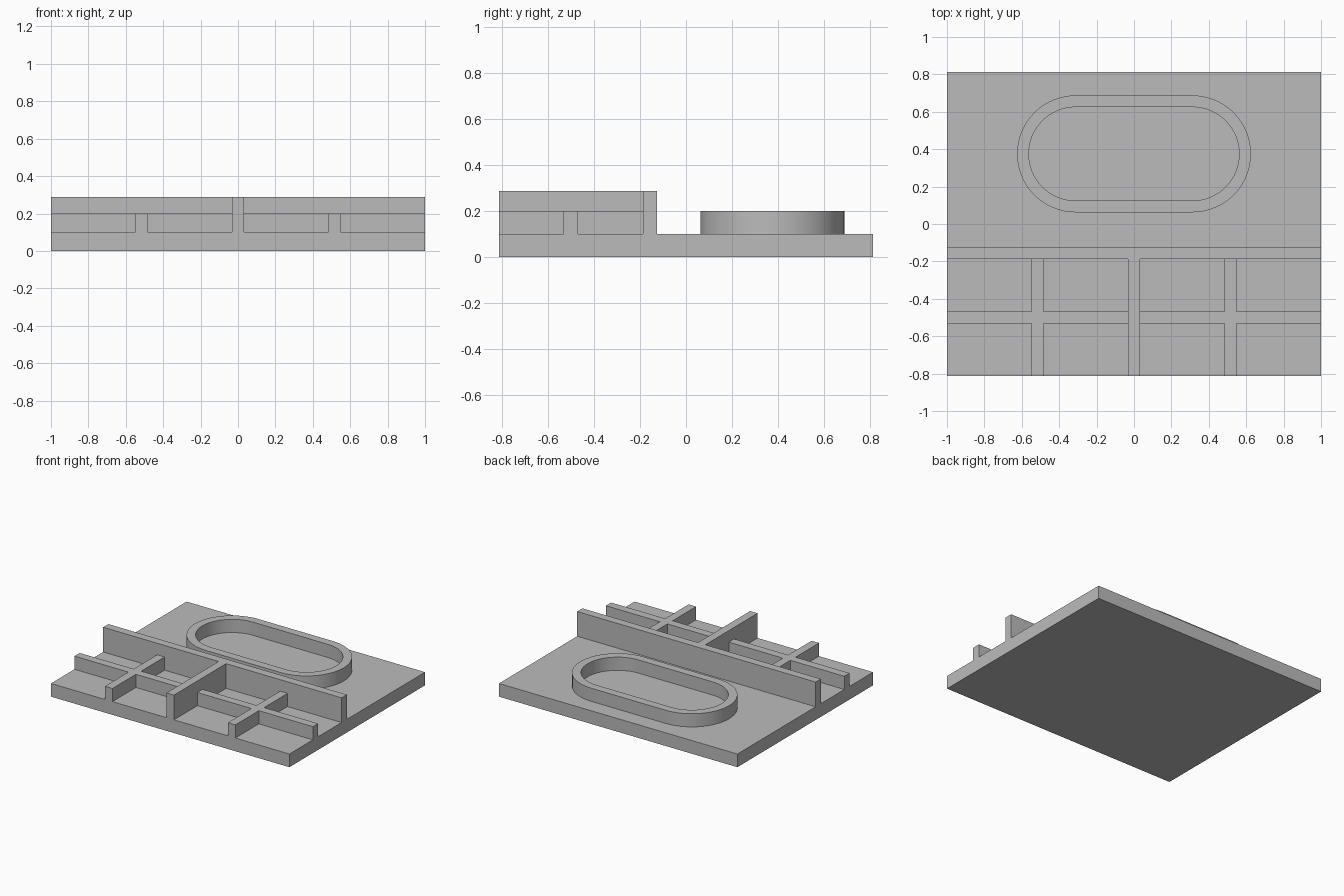
import bpy, bmesh, math

cube = bpy.data.objects.get("Cube")
if cube:
    bpy.data.objects.remove(cube, do_unlink=True)

# One plain grey for every part
grey = bpy.data.materials.new("plain_grey")
grey.use_nodes = True
colour = (0.5, 0.5, 0.5, 1)
grey.diffuse_color = colour
for node in grey.node_tree.nodes:
    if node.type == 'BSDF_PRINCIPLED':
        node.inputs["Base Color"].default_value = colour

HALF_X, HALF_Y = 1.0, 0.8125
BASE_TOP, LOW_TOP, TALL_TOP = 0.1, 0.2, 0.2875
HALF_WALL = 0.03125
WALL_BACK = -0.125
WALL_FRONT = WALL_BACK - 2 * HALF_WALL


def finish(name, bm):
    bmesh.ops.recalc_face_normals(bm, faces=bm.faces)
    mesh = bpy.data.meshes.new(name)
    bm.to_mesh(mesh)
    bm.free()
    mesh.materials.append(grey)
    obj = bpy.data.objects.new(name, mesh)
    bpy.context.collection.objects.link(obj)
    return obj


def extrude_outline(name, points, z0, z1):
    bm = bmesh.new()
    face = bm.faces.new([bm.verts.new((x, y, z0)) for x, y in points])
    top = bmesh.ops.extrude_face_region(bm, geom=[face], use_keep_orig=True)
    verts = [g for g in top["geom"] if isinstance(g, bmesh.types.BMVert)]
    bmesh.ops.translate(bm, verts=verts, vec=(0, 0, z1 - z0))
    return finish(name, bm)


def stadium(radius, half_straight, cy, steps=32):
    """Counter-clockwise outline of two half circles joined by straights."""
    pts = []
    for side, start in ((1, -math.pi / 2), (-1, math.pi / 2)):
        for i in range(steps + 1):
            a = start + math.pi * i / steps
            pts.append((side * half_straight + radius * math.cos(a),
                        cy + radius * math.sin(a)))
    return pts


# Base plate
extrude_outline("base_plate", [(-HALF_X, -HALF_Y), (HALF_X, -HALF_Y),
                               (HALF_X, HALF_Y), (-HALF_X, HALF_Y)], 0, BASE_TOP)

# Tall T-shaped wall: full-width wall with a central partition to the front
w = HALF_WALL
extrude_outline("tall_t_wall", [
    (-w, -HALF_Y), (w, -HALF_Y), (w, WALL_FRONT), (HALF_X, WALL_FRONT),
    (HALF_X, WALL_BACK), (-HALF_X, WALL_BACK), (-HALF_X, WALL_FRONT),
    (-w, WALL_FRONT)], BASE_TOP, TALL_TOP)

# Low cross-shaped partitions, one in each front bay
cx, cy = (HALF_X + w) / 2, (WALL_FRONT - HALF_Y) / 2
for side, name in ((1, "left_low_cross"), (-1, "right_low_cross")):
    outline = [
        (cx - w, -HALF_Y), (cx + w, -HALF_Y), (cx + w, cy - w), (HALF_X, cy - w),
        (HALF_X, cy + w), (cx + w, cy + w), (cx + w, WALL_FRONT),
        (cx - w, WALL_FRONT), (cx - w, cy + w), (w, cy + w), (w, cy - w),
        (cx - w, cy - w)]
    extrude_outline(name, [(side * x, y) for x, y in outline], BASE_TOP, LOW_TOP)

# Raised oval ring on the rear of the plate
bm = bmesh.new()
outer, inner = stadium(0.3125, 0.3125, 0.375), stadium(0.25, 0.3125, 0.375)
loops = [[bm.verts.new((x, y, z)) for x, y in pts]
         for pts, z in ((outer, BASE_TOP), (outer, LOW_TOP),
                        (inner, LOW_TOP), (inner, BASE_TOP))]
n = len(outer)
for k in range(4):
    a, b = loops[k], loops[(k + 1) % 4]
    for i in range(n):
        j = (i + 1) % n
        bm.faces.new((a[i], a[j], b[j], b[i]))
ring = finish("oval_ring", bm)
bpy.ops.object.select_all(action='DESELECT')
ring.select_set(True)
bpy.context.view_layer.objects.active = ring
bpy.ops.object.shade_smooth_by_angle(angle=math.radians(30))
